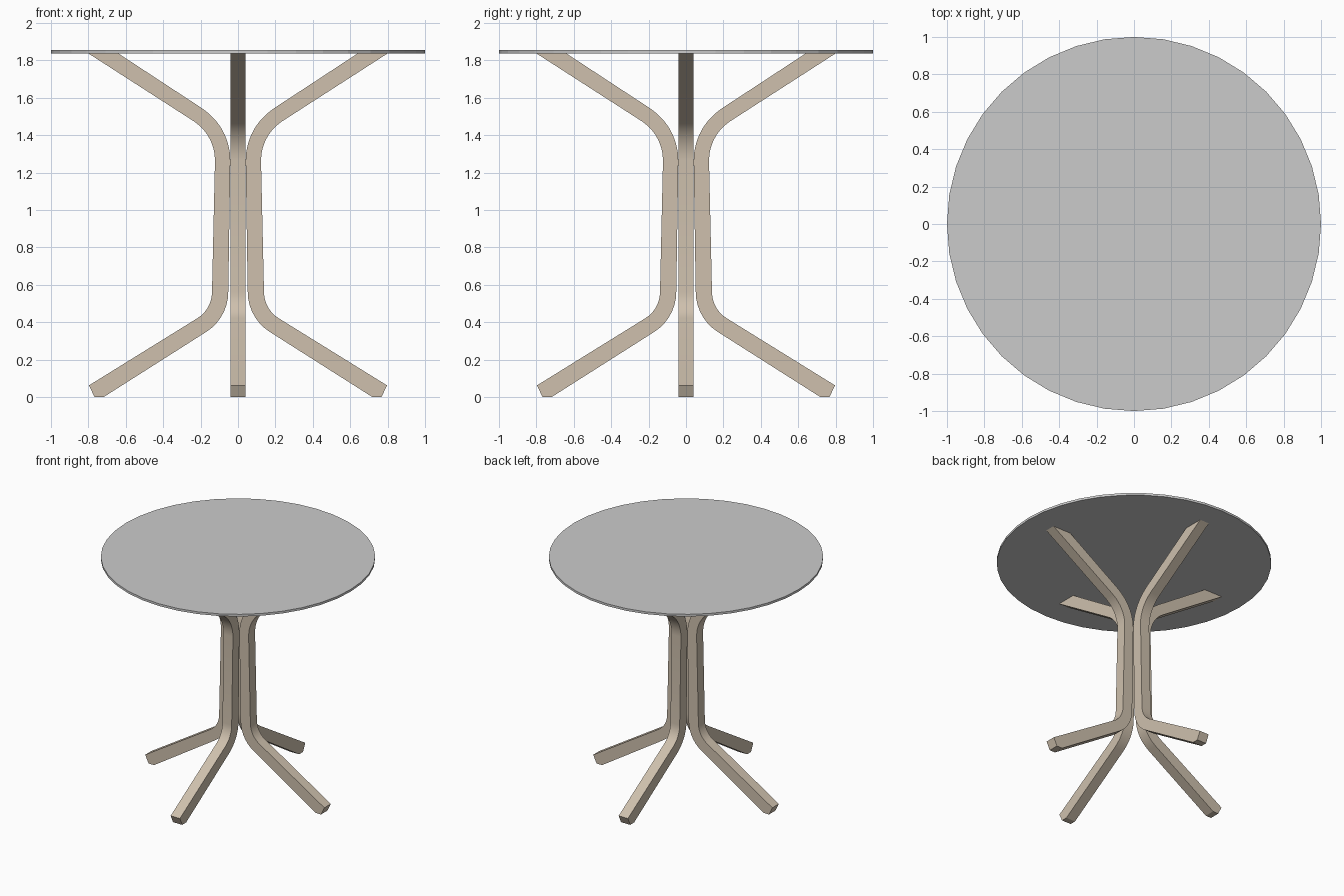
import bpy, bmesh
from math import radians, cos, sin, pi

if "Cube" in bpy.data.objects:
    bpy.data.objects.remove(bpy.data.objects["Cube"])

wood = bpy.data.materials.new("pale_wood")
wood.diffuse_color = (0.62, 0.53, 0.42, 1)
wood.use_nodes = True
wood.node_tree.nodes["Principled BSDF"].inputs["Base Color"].default_value = wood.diffuse_color

HALF = 0.041     # half the leg width
TOP_Z = 1.837    # underside of the table top


def arc(cx, cz, r, a0, a1, n=7):
    """Points on an arc, angles in degrees."""
    return [(cx + r * cos(radians(a0 + (a1 - a0) * i / n)),
             cz + r * sin(radians(a0 + (a1 - a0) * i / n))) for i in range(n + 1)]


# Leg outline (distance from axis, height): outer edge up, inner edge down
profile = [(0.718, 0), (0.767, 0), (0.797, 0.062)]
profile += arc(0.305, 0.562, 0.166, 237.7, 180)
profile += arc(0.373, 1.265, 0.25, 180, 123)
profile += [(0.80, TOP_Z), (0.64, TOP_Z)]
profile += arc(0.373, 1.265, 0.332, 123, 180)
profile += arc(0.305, 0.562, 0.253, 180, 237.7)


def make_leg(name, angle):
    bm = bmesh.new()
    face = bm.faces.new([bm.verts.new((x, -HALF, z)) for x, z in profile])
    ext = bmesh.ops.extrude_face_region(bm, geom=[face])
    moved = [v for v in ext["geom"] if isinstance(v, bmesh.types.BMVert)]
    bmesh.ops.translate(bm, verts=moved, vec=(0, 2 * HALF, 0))
    bmesh.ops.recalc_face_normals(bm, faces=bm.faces)
    mesh = bpy.data.meshes.new(name)
    bm.to_mesh(mesh)
    bm.free()
    mesh.materials.append(wood)
    leg = bpy.data.objects.new(name, mesh)
    leg.rotation_euler.z = angle
    bpy.context.collection.objects.link(leg)
    # Smooth the bends, keep the square edges
    bpy.ops.object.select_all(action='DESELECT')
    leg.select_set(True)
    bpy.context.view_layer.objects.active = leg
    bpy.ops.object.shade_smooth_by_angle(angle=radians(20))


# Four bent legs around the axis
for i, side in enumerate(("right", "back", "left", "front")):
    make_leg(side + "_leg", i * pi / 2)

# Thin round top
bpy.ops.mesh.primitive_cylinder_add(vertices=40, radius=1, depth=0.018,
                                    location=(0, 0, TOP_Z + 0.009),
                                    rotation=(0, 0, pi / 2))
bpy.context.object.name = "table_top"
